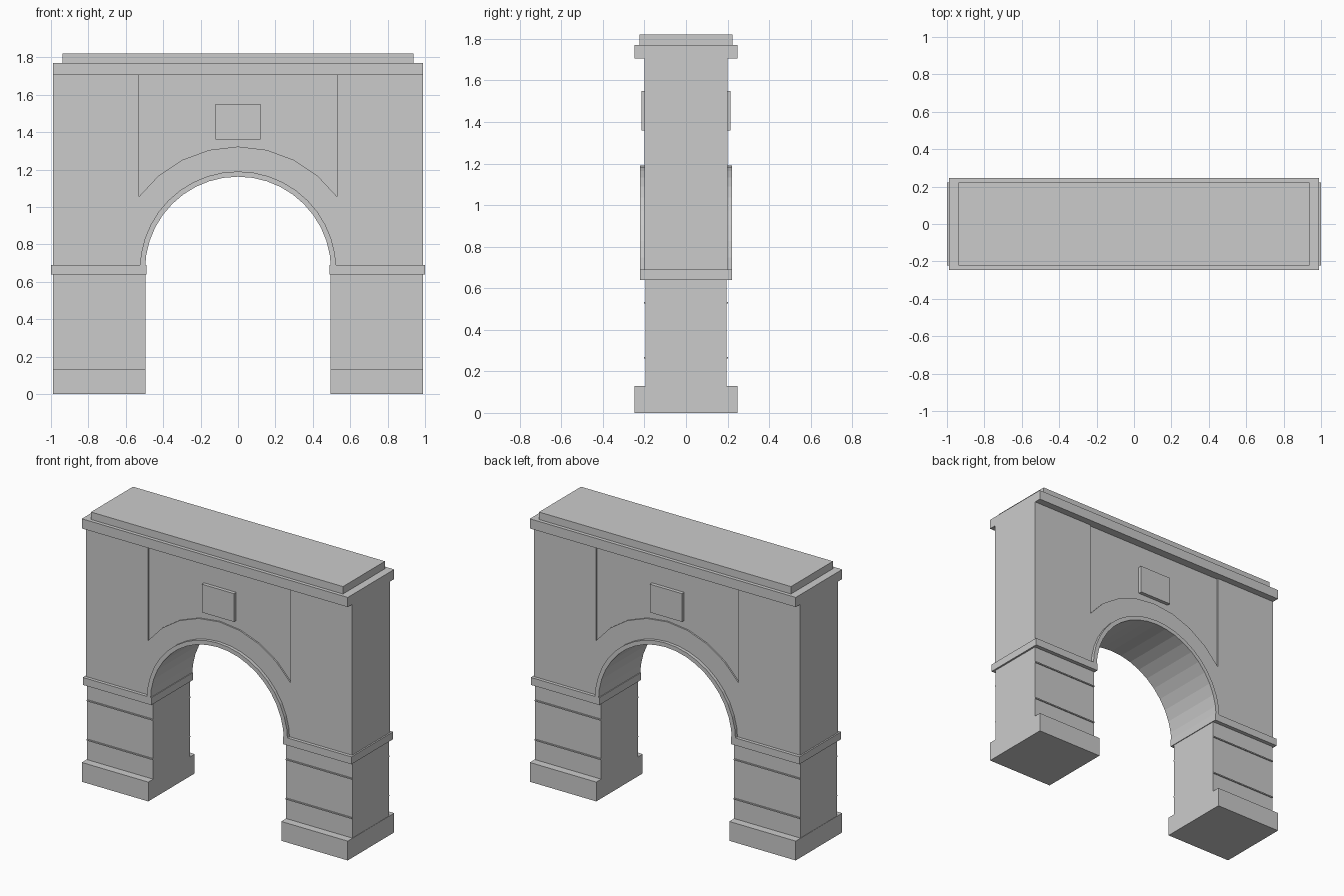
import bpy, bmesh
from math import sin, cos, pi, asin

if "Cube" in bpy.data.objects:
    bpy.data.objects.remove(bpy.data.objects["Cube"])

SPRING = 0.665  # height of the arch centre


def extrude_profile(name, pts, half_depth):
    """Extrude an XZ outline symmetrically along y."""
    bm = bmesh.new()
    face = bm.faces.new([bm.verts.new((x, -half_depth, z)) for x, z in pts])
    new = bmesh.ops.extrude_face_region(bm, geom=[face])["geom"]
    verts = [v for v in new if isinstance(v, bmesh.types.BMVert)]
    bmesh.ops.translate(bm, verts=verts, vec=(0, 2 * half_depth, 0))
    bmesh.ops.recalc_face_normals(bm, faces=bm.faces)
    mesh = bpy.data.meshes.new(name)
    bm.to_mesh(mesh)
    bm.free()
    obj = bpy.data.objects.new(name, mesh)
    bpy.context.collection.objects.link(obj)
    return obj


def block(name, x0, x1, z0, z1, half_depth):
    return extrude_profile(name, [(x0, z0), (x1, z0), (x1, z1), (x0, z1)], half_depth)


def arc(radius, half_angle, n):
    """Arc over the opening, from left to right."""
    angles = [-half_angle + 2 * half_angle * i / n for i in range(n + 1)]
    return [(radius * sin(a), SPRING + radius * cos(a)) for a in angles]


# Piers: plinth, shaft, thin course lines and impost band
for side, s in (("left", -1), ("right", 1)):
    def pier(name, xa, xb, z0, z1, d):
        block(f"{side}_{name}", *sorted((s * xa, s * xb)), z0, z1, d)
    pier("plinth", 0.495, 0.99, 0, 0.13, 0.247)
    pier("shaft", 0.495, 0.988, 0.13, 0.64, 0.195)
    pier("impost", 0.49, 1.0, 0.64, 0.69, 0.222)
    for i, z in enumerate((0.265, 0.53)):
        pier(f"course_{i}", 0.496, 0.987, z - 0.004, z + 0.004, 0.202)

# Upper wall with arched opening and a notch for the recessed panel
panel_arc = arc(0.658, asin(0.53 / 0.658), 8)
wall = [(-0.99, SPRING), (-0.99, 1.705), (-0.53, 1.705)] + panel_arc
wall += [(0.53, 1.705), (0.99, 1.705), (0.99, SPRING)]
wall += arc(0.51, pi / 2, 20)[::-1]
extrude_profile("upper_wall", wall, 0.2)

# Recessed panel above the arch, with its raised tablet
extrude_profile("recessed_panel", panel_arc + [(0.53, 1.705), (-0.53, 1.705)], 0.19)
block("tablet", -0.12, 0.12, 1.36, 1.55, 0.214)

# Arch moulding lining the opening
extrude_profile("arch_moulding", arc(0.525, pi / 2, 20) + arc(0.497, pi / 2, 20)[::-1], 0.222)

# Cornice and cap
block("cornice", -0.99, 0.99, 1.705, 1.77, 0.247)
block("cap", -0.938, 0.938, 1.77, 1.82, 0.223)
